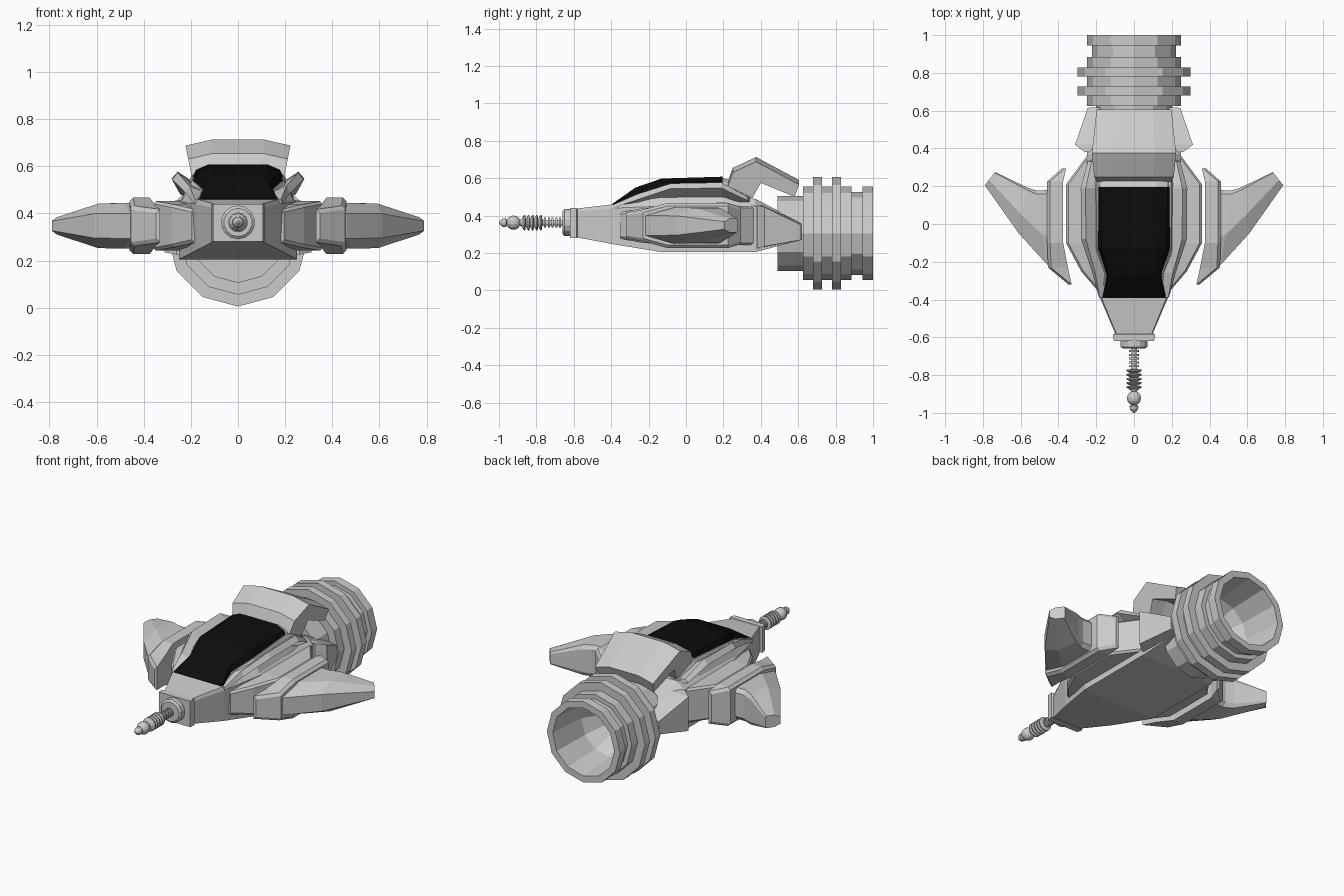
import bpy, bmesh, math

ZW = 0.347   # wing centre height


def finish(name, bm, color=None):
    bmesh.ops.remove_doubles(bm, verts=bm.verts, dist=1e-5)
    bmesh.ops.recalc_face_normals(bm, faces=bm.faces)
    me = bpy.data.meshes.new(name)
    bm.to_mesh(me)
    bm.free()
    ob = bpy.data.objects.new(name, me)
    bpy.context.collection.objects.link(ob)
    if color:
        mat = bpy.data.materials.new(name)
        mat.diffuse_color = color
        me.materials.append(mat)
    return ob


def loft(name, rings, both=False, color=None):
    """Skin closed rings of 3D points; optionally mirrored across x."""
    bm = bmesh.new()
    for s in ((1, -1) if both else (1,)):
        vs = [[bm.verts.new((s * x, y, z)) for x, y, z in r] for r in rings]
        n = len(rings[0])
        for a, b in zip(vs, vs[1:]):
            for i in range(n):
                j = (i + 1) % n
                bm.faces.new((a[i], a[j], b[j], b[i]))
        bm.faces.new(vs[0])
        bm.faces.new(vs[-1])
    return finish(name, bm, color)


def sym(y, half):
    """Full ring at y from right-hand (x, z) points listed bottom to top."""
    return [(x, y, z) for x, z in half] + [(-x, y, z) for x, z in reversed(half)]


def lathe(name, prof, zc, sides, phase=0.0):
    """Revolve (y, r) points about a y-axis line at height zc."""
    bm = bmesh.new()
    rings = []
    for y, r in prof:
        ang = [phase + 2 * math.pi * i / sides for i in range(sides)]
        rings.append([bm.verts.new((r * math.sin(a), y, zc - r * math.cos(a))) for a in ang])
    for a, b in zip(rings, rings[1:]):
        for i in range(sides):
            j = (i + 1) % sides
            bm.faces.new((a[i], a[j], b[j], b[i]))
    bm.faces.new(rings[0])
    bm.faces.new(rings[-1])
    return finish(name, bm)


# Fuselage: y, bottom (w, z), shoulder (w, z), deck (w, z)
hull = [(-0.59, .095, .285, .095, .42, .09, .437),
        (-0.39, .17, .247, .18, .44, .172, .46),
        (-0.13, .25, .205, .245, .45, .21, .485),
        (0.37, .25, .205, .25, .45, .20, .49),
        (0.62, .19, .27, .19, .33, .14, .36)]
loft("fuselage", [sym(y, [(a, b), (c, d), (e, f)]) for y, a, b, c, d, e, f in hull])

# Rear side blocks beside the engine
loft("rear_side_block", [
    [(.15, .38, .225), (.26, .38, .225), (.26, .38, .455), (.15, .38, .455)],
    [(.15, .42, .23), (.312, .42, .235), (.312, .42, .445), (.15, .42, .455)],
    [(.15, .62, .27), (.245, .615, .27), (.245, .615, .35), (.15, .62, .36)]], both=True)

# Cockpit tub under the glass
loft("cockpit_tub", [
    sym(-.39, [(.175, .44), (.172, .458)]),
    sym(-.27, [(.20, .45), (.15, .497)]),
    sym(-.13, [(.235, .46), (.195, .54)]),
    sym(.21, [(.235, .47), (.195, .565)]),
    sym(.36, [(.21, .47), (.19, .492)])])

# Faceted canopy glass: y, edge (w, z), upper (w, z), roof (w, z)
glass = [(-.392, .17, .455, .165, .461, .15, .464),
         (-.27, .146, .49, .135, .53, .11, .55),
         (-.13, .19, .54, .172, .575, .12, .598),
         (.195, .192, .555, .178, .585, .125, .608)]
loft("canopy_glass", [sym(y, [(a, b), (c, d), (e, f)]) for y, a, b, c, d, e, f in glass],
     color=(0.004, 0.004, 0.004, 1))

# Canopy rear hoop
loft("canopy_hoop", [sym(y, [(.2, .5), (.195, .55), (.175, z - .022), (.12, z)])
                     for y, z in ((.195, .602), (.23, .59))])

# Flared sill plates beside the canopy
loft("canopy_sill_plate", [
    [(.155, -.39, .44), (.185, -.39, .44), (.182, -.39, .458), (.17, -.39, .462)],
    [(.15, -.26, .45), (.22, -.26, .485), (.205, -.26, .515), (.15, -.26, .495)],
    [(.17, -.08, .46), (.28, -.08, .545), (.255, -.08, .572), (.185, -.08, .52)],
    [(.17, .19, .46), (.282, .19, .547), (.256, .19, .577), (.185, .19, .53)],
    [(.17, .36, .46), (.245, .33, .48), (.225, .33, .50), (.185, .35, .49)]], both=True)

# Bent air scoop behind the canopy (side profile swept across x)
scoop = [(.215, .56), (.25, .655), (.375, .713), (.605, .59), (.58, .525), (.40, .60), (.35, .51)]
loft("rear_scoop", [[(k * (.19 + .2 * (z - .55)), y, z - dz) for y, z in scoop]
                    for k, dz in ((-1, .025), (-.5, 0), (.5, 0), (1, .025))])


def pod(name, stations, ch):
    """Side pod lofted along y: y, inner x, outer x, half height."""
    loft(name, [[(xi, y, ZW - h), (xo - ch, y, ZW - h), (xo, y, ZW - h + ch),
                 (xo, y, ZW + h - ch), (xo - ch, y, ZW + h), (xi, y, ZW + h)]
                for y, xi, xo, h in stations], both=True)


# Wing root and the collar around the wing
pod("wing_root", [(-.35, .12, .195, .07), (-.25, .12, .28, .09), (-.1, .12, .36, .105),
                  (.21, .12, .36, .105), (.36, .12, .25, .105)], .012)
pod("wing_collar", [(-.32, .33, .347, .07), (-.23, .35, .455, .085), (-.1, .375, .46, .12),
                    (.225, .375, .46, .12), (.295, .36, .38, .10)], .016)

# Wings: front x, back x, front y, back y, half height
wings = [(.40, .40, -.24, .18, .097), (.46, .52, -.215, .178, .097),
         (.61, .57, -.05, .195, .094), (.79, .735, .205, .275, .037)]
rings = []
for xf, xb, yf, yb, h in wings:
    def pt(t, z):
        return (xf + (xb - xf) * t, yf + (yb - yf) * t, ZW + z)
    rings.append([pt(0, -h * .55), pt(.4, -h), pt(.95, -h), pt(1, -h * .75),
                  pt(1, h * .75), pt(.95, h), pt(.4, h), pt(0, h * .55)])
loft("wing", rings, both=True)

# Ringed engine bell with hollow nozzle
lathe("engine_bell", [
    (.49, .2), (.625, .2), (.625, .25), (.68, .25), (.68, .3), (.727, .3), (.727, .25),
    (.78, .25), (.78, .3), (.828, .3), (.828, .25), (.885, .25), (.885, .222),
    (.945, .222), (.945, .25), (1.0, .25), (1.0, .21), (.75, .19), (.62, .11)], .305, 12)

# Nose plate
loft("nose_plate", [sym(y, [(w, .36 - h), (w, .36 + h)])
                    for y, w, h in ((-.58, .10, .075), (-.585, .112, .08), (-.62, .106, .08))])

# Nose gun: collar, small discs, cone fins, ball and tip
prof = [(-.61, .072), (-.65, .072), (-.66, .06), (-.66, .016)]
for i in range(5):
    y = -.668 - i * .02
    prof += [(y, .014), (y, .027), (y - .01, .027), (y - .01, .014)]
for i in range(5):
    y = -.768 - i * .022
    prof += [(y, .018), (y - .004, .042), (y - .010, .042), (y - .021, .022)]
prof += [(-.922 + .038 * math.cos(a), .038 * math.sin(a))
         for a in (math.radians(d) for d in range(25, 160, 22))]
prof += [(-.957, .014), (-.963, .024), (-.98, .022), (-1.0, .006)]
lathe("nose_gun", prof, .362, 14)
